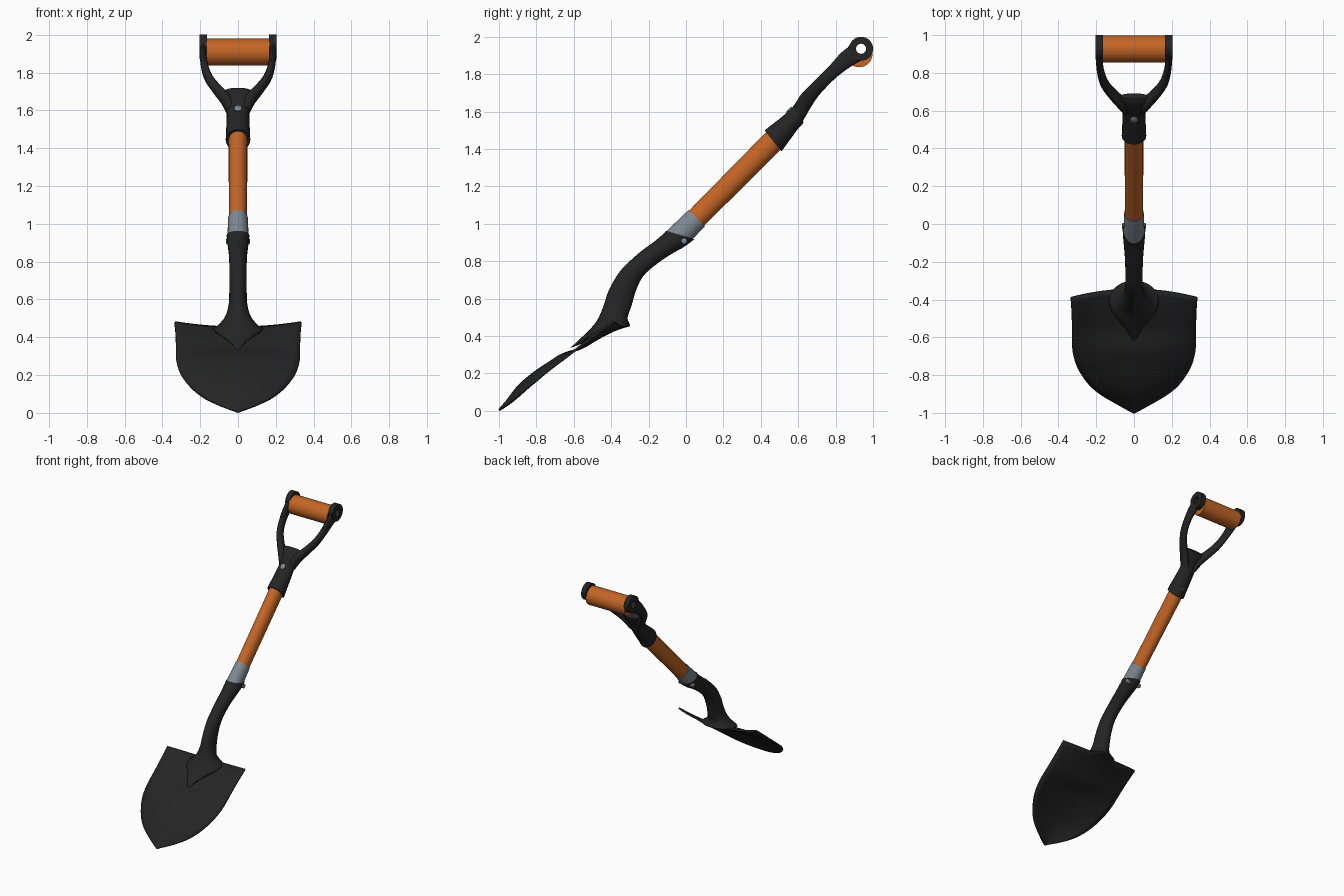
import bpy, bmesh, math
from mathutils import Vector as V

if "Cube" in bpy.data.objects:
    bpy.data.objects.remove(bpy.data.objects["Cube"])


def mat(name, c):
    m = bpy.data.materials.new(name)
    m.diffuse_color = (*c, 1)
    m.use_nodes = True
    m.node_tree.nodes["Principled BSDF"].inputs["Base Color"].default_value = m.diffuse_color
    return m


BLACK = mat("black steel", (.018, .018, .018))
ORANGE = mat("orange wood", (.55, .13, .019))
GREY = mat("grey metal", (.21, .25, .29))


def finish(name, bm, m, angle=40):
    bmesh.ops.remove_doubles(bm, verts=bm.verts, dist=1e-5)
    bmesh.ops.recalc_face_normals(bm, faces=bm.faces)
    me = bpy.data.meshes.new(name)
    bm.to_mesh(me)
    bm.free()
    me.materials.append(m)
    ob = bpy.data.objects.new(name, me)
    bpy.context.collection.objects.link(ob)
    bpy.ops.object.select_all(action='DESELECT')
    ob.select_set(True)
    bpy.context.view_layer.objects.active = ob
    bpy.ops.object.shade_smooth_by_angle(angle=math.radians(angle))
    return ob


def smooth(rows, n=4):
    """Catmull-Rom interpolation of tuples"""
    out = []
    for i in range(len(rows) - 1):
        a, b, c, d = (rows[max(i - 1, 0)], rows[i], rows[i + 1], rows[min(i + 2, len(rows) - 1)])
        for k in range(n):
            t = k / n
            out.append(tuple(.5 * (2 * q + (r - p) * t + (2 * p - 5 * q + 4 * r - s) * t * t
                                   + (3 * q - p - 3 * r + s) * t ** 3)
                             for p, q, r, s in zip(a, b, c, d)))
    return out + [rows[-1]]


def axis(s, n, x=0):
    """Point at distance s along the 45 degree shaft, n off its front side"""
    h = math.sqrt(.5)
    return V((x, (s - n) * h, .975 + (s + n) * h))


def loft(name, sections, m, seg=24):
    """Skin elliptical sections given as (centre, half axis a, half axis b)"""
    bm = bmesh.new()
    rings = []
    for c, a, b in sections:
        rings.append([bm.verts.new(c + a * math.cos(t * math.tau / seg) + b * math.sin(t * math.tau / seg))
                      for t in range(seg)])
    for r, q in zip(rings, rings[1:]):
        for i in range(seg):
            j = (i + 1) % seg
            bm.faces.new((r[i], r[j], q[j], q[i]))
    bm.faces.new(rings[0])
    bm.faces.new(rings[-1])
    return finish(name, bm, m)


def pairs(rows):
    """Sections from side silhouette: front y,z, back y,z, half width"""
    res = []
    for fy, fz, by, bz, hx in rows:
        f, b = V((0, fy, fz)), V((0, by, bz))
        res.append(((f + b) / 2, V((hx, 0, 0)), (f - b) / 2))
    return res


def on_axis(rows):
    """Sections across the shaft: s front, s back, n front, n back, half width"""
    return pairs([(*axis(a, p)[1:], *axis(b, q)[1:], hx) for a, b, p, q, hx in rows])


def annulus(name, x0, x1, oc, orad, ic, irad, m, seg=32):
    """Hollow cylinder along x"""
    bm = bmesh.new()
    loops = []
    for x, c, r in ((x0, oc, orad), (x1, oc, orad), (x1, ic, irad), (x0, ic, irad)):
        loops.append([bm.verts.new((x, c[0] + r * math.cos(i * math.tau / seg),
                                    c[1] + r * math.sin(i * math.tau / seg))) for i in range(seg)])
    for k in range(4):
        a, b = loops[k], loops[(k + 1) % 4]
        for i in range(seg):
            j = (i + 1) % seg
            bm.faces.new((a[i], a[j], b[j], b[i]))
    return finish(name, bm, m)


# Blade: half width, edge y,z, centre y,z per row
rows = smooth([(0, -1, .003, -1, .003), (.09, -.95, .035, -.955, .055), (.175, -.9, .075, -.91, .115),
               (.235, -.85, .12, -.86, .165), (.28, -.79, .17, -.80, .212), (.31, -.73, .22, -.735, .255),
               (.327, -.65, .28, -.66, .302), (.328, -.56, .35, -.56, .335), (.33, -.47, .42, -.465, .39),
               (.335, -.39, .48, -.345, .452)], 3)
bm = bmesh.new()
N = 16
grid = []
for w, ey, ez, cy, cz in rows:
    line = []
    for i in range(N + 1):
        u = 2 * i / N - 1
        k = u * u
        line.append(bm.verts.new((w * u, cy + (ey - cy) * k, cz + (ez - cz) * k)))
    grid.append(line)
for a, b in zip(grid, grid[1:]):
    for i in range(N):
        bm.faces.new((a[i], a[i + 1], b[i + 1], b[i]))
blade = finish("blade", bm, BLACK)
sol = blade.modifiers.new("thickness", 'SOLIDIFY')
sol.thickness = .012
sol.offset = 0

# Curved neck flaring into the blade and its rear step
loft("neck", pairs(smooth([(-.62, .335, -.33, .445, .03), (-.53, .42, -.30, .453, .13),
                           (-.485, .47, -.303, .468, .10), (-.457, .52, -.312, .50, .068),
                           (-.435, .58, -.292, .56, .05), (-.41, .65, -.265, .65, .046),
                           (-.35, .75, -.225, .725, .046), (-.25, .845, -.15, .79, .047),
                           (-.17, .905, -.075, .84, .053), (-.122, .945, -.01, .877, .058),
                           (-.107, .963, .045, .918, .06)])), BLACK)

# Collar, shaft
loft("collar", on_axis([(-.12, -.04, .062, -.062, .054), (-.085, -.01, .064, -.065, .056),
                        (.08, .08, .06, -.063, .052)]), GREY)
loft("shaft", on_axis([(.03, .03, .056, -.058, .048), (.72, .72, .062, -.06, .05)]), ORANGE)

# Handle socket widening into the yoke
loft("handle_socket", on_axis(smooth([(.668, .652, .073, -.07, .065), (.70, .70, .07, -.062, .064),
                                      (.78, .79, .06, -.048, .061), (.86, .85, .056, -.036, .06),
                                      (.92, .90, .066, -.015, .068), (.97, .96, .066, .0, .08),
                                      (.995, .99, .058, .012, .072)])), BLACK)
loft("socket_tab", on_axis([(.80, .80, -.01, -.047, .022), (.845, .845, -.01, -.045, .022)]), BLACK, 12)

# Arms and end rings of the handle
EYE = (.936, 1.936)
for side, label in ((-1, "left"), (1, "right")):
    path = smooth([(.035, .87, .01, .028, .04), (.062, .93, .028, .03, .042), (.108, 1.0, .036, .026, .036),
                   (.152, 1.08, .038, .023, .034), (.174, 1.16, .037, .02, .036),
                   (.184, 1.25, .032, .018, .046), (.185, 1.31, .02, .018, .05)])
    secs = []
    for i, (x, s, n, wa, wb) in enumerate(path):
        p, q = path[max(i - 1, 0)], path[min(i + 1, len(path) - 1)]
        d = V((q[0] - p[0], q[1] - p[1])).normalized()
        a = axis(-d.x * wa, 0, d.y * wa) - axis(0, 0)
        b = axis(0, wb) - axis(0, 0)
        c = axis(s, n, x)
        for v in (a, c):
            v.x *= side
        secs.append((c, a, b))
    loft("handle_arm_" + label, secs, BLACK, 16)
    annulus("handle_ring_" + label, side * .163, side * .204, EYE, .064, EYE, .027, BLACK)

# Hollow grip
annulus("grip", -.166, .166, (.926, 1.908), .071, EYE, .027, ORANGE)

# Rivets: one on the socket front, one through the neck end
loft("socket_rivet", [(axis(.84, n), V((r, 0, 0)), axis(r, 0) - axis(0, 0))
                      for n, r in ((.045, .02), (.06, .02), (.064, .014))], GREY, 12)
loft("neck_rivet", [(V((x, -.01, .908)), V((0, r, 0)), V((0, 0, r)))
                    for x, r in ((-.064, .01), (-.06, .016), (.06, .016), (.064, .01))], GREY, 12)
